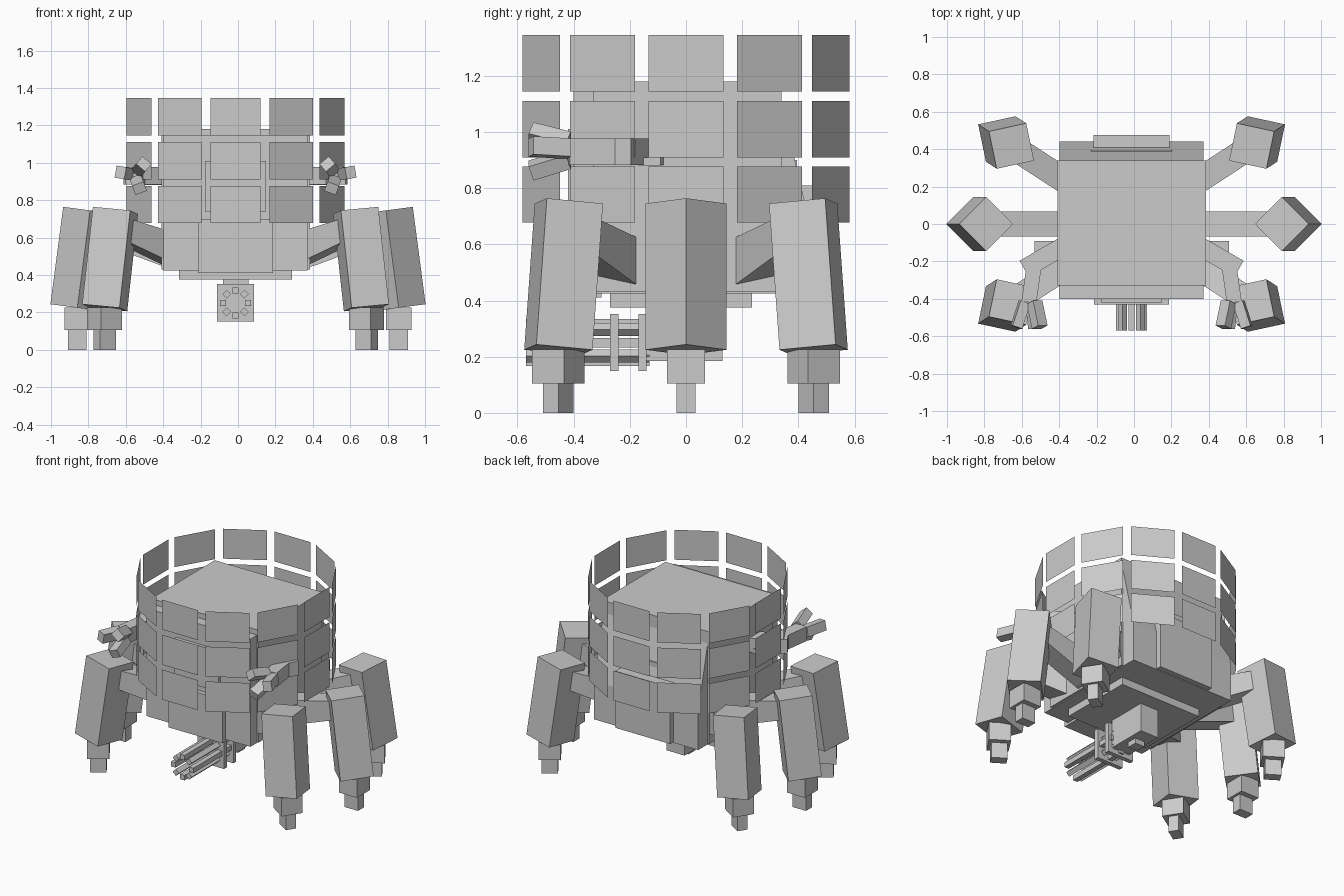
import bpy, bmesh
from math import radians, cos, sin, pi
from mathutils import Matrix, Vector

cube = bpy.data.objects.get("Cube")
if cube:
    bpy.data.objects.remove(cube, do_unlink=True)

GREY = (0.6, 0.6, 0.6, 1)
metal = bpy.data.materials.new("plain_grey")
metal.use_nodes = True
metal.diffuse_color = GREY
metal.node_tree.nodes["Principled BSDF"].inputs["Base Color"].default_value = GREY

CX = -0.013  # hull axis


def finish(name, bm):
    mesh = bpy.data.meshes.new(name)
    bm.to_mesh(mesh)
    bm.free()
    mesh.materials.append(metal)
    obj = bpy.data.objects.new(name, mesh)
    bpy.context.collection.objects.link(obj)
    return obj


def block(name, centre, size, frame=Matrix(), turn=Matrix()):
    """Box of a given size, turned about its centre, then placed in a frame."""
    bm = bmesh.new()
    bmesh.ops.create_cube(bm, size=1)
    bm.transform(frame @ Matrix.Translation(centre) @ turn @ Matrix.Diagonal((*size, 1)))
    return finish(name, bm)


def span(name, x, y, z):
    """Box from its limits, with x measured from the hull axis."""
    lims = (x, y, z)
    return block(name, [sum(l) / 2 for l in lims], [l[1] - l[0] for l in lims],
                 Matrix.Translation((CX, 0, 0)))


def prism(name, profile, axis, depth, frame):
    """Extrude a 2D outline symmetrically along x or y."""
    bm = bmesh.new()
    def at(a, b, d):
        return (d, a, b) if axis == "x" else (a, d, b)
    face = bm.faces.new([bm.verts.new(at(a, b, -depth / 2)) for a, b in profile])
    ext = bmesh.ops.extrude_face_region(bm, geom=[face])["geom"]
    bmesh.ops.translate(bm, vec=at(0, 0, depth), verts=[v for v in ext if isinstance(v, bmesh.types.BMVert)])
    bmesh.ops.recalc_face_normals(bm, faces=bm.faces)
    bm.transform(frame)
    return finish(name, bm)


hull = Matrix.Translation((CX, 0, 0))

# Hull: upright core, sloped-back shell, front and back boxes, belly plate
span("hull_core", (-0.397, 0.397), (-0.33, 0.34), (0.43, 1.18))
prism("hull_shell", [(-0.4, 0.425), (0.44, 0.425), (0.44, 0.68), (0.335, 1.12), (0.335, 1.145), (-0.4, 1.145)],
      "x", 0.77, hull)
span("front_box", (-0.2, 0.2), (-0.43, -0.3), (0.41, 0.7))
span("chest_box", (-0.163, 0.163), (-0.42, -0.3), (0.74, 1.01))
span("back_box", (-0.203, 0.203), (0.3, 0.475), (0.43, 0.81))
span("back_box_upper", (-0.217, 0.217), (0.3, 0.395), (0.81, 0.9))
span("belly_plate", (-0.303, 0.303), (-0.27, 0.235), (0.375, 0.43))

# Ring of thin armour panels in three rows
for row, z in enumerate((0.777, 1.01, 1.245)):
    for i in range(12):
        bm = bmesh.new()
        bmesh.ops.create_grid(bm, x_segments=1, y_segments=1, size=0.5)
        bm.transform(hull @ Matrix.Rotation(i * pi / 6, 4, "Z") @ Matrix.Translation((0, -0.595, z))
                     @ Matrix.Rotation(pi / 2, 4, "X") @ Matrix.Diagonal((0.268, 0.2, 1, 1)))
        finish(f"armour_panel_{row}_{i}", bm)

# Belly gun: mount, barrels, clamp plates
span("gun_mount", (-0.068, 0.068), (-0.14, 0.13), (0.185, 0.38))
span("gun_mount_knob", (-0.035, 0.035), (-0.03, 0.04), (0.15, 0.19))
for name, y in (("gun_clamp_front", -0.255), ("gun_clamp_rear", -0.155)):
    span(name, (-0.098, 0.098), (y - 0.015, y + 0.015), (0.15, 0.352))
for i in range(8):
    a = i * pi / 4
    block(f"gun_barrel_{i}", (0.067 * sin(a), -0.35, 0.25 + 0.067 * cos(a)), (0.033, 0.44, 0.033),
          hull, Matrix.Rotation(a, 4, "Y"))

# Six legs, each built along +x and turned into place
for i, angle in enumerate((0, 33, 147, 180, 213, 327)):
    side = i % 3 == 0
    r = 0.86 if side else 0.835
    f = Matrix.Translation((0 if side else CX, 0, 0)) @ Matrix.Rotation(radians(angle), 4, "Z")
    prism(f"leg_strut_{i}", [(0.33, 0.43), (0.41, 0.45), (r - 0.1, 0.58), (r - 0.1, 0.705), (0.33, 0.6)],
          "y", 0.135, f)
    lean = Matrix.Rotation(radians(-7.5), 4, "Y") @ Matrix.Rotation(pi / 4, 4, "Z")
    block(f"leg_casing_{i}", (r - 0.035, 0, 0.485), (0.205, 0.205, 0.525), f, lean)
    block(f"leg_ankle_{i}", (r, 0, 0.165), (0.135, 0.135, 0.12), f)
    block(f"leg_foot_{i}", (r, 0, 0.055), (0.1, 0.066, 0.11), f)

# Pair of arms with three splayed claws
for label, s in (("left", 1), ("right", -1)):
    f = hull @ Matrix.Diagonal((s, 1, 1, 1))
    parts = [block(f"{label}_upper_arm", (0.47, -0.18, 0.93), (0.24, 0.1, 0.095), f,
                   Matrix.Rotation(radians(-30), 4, "Z")),
             block(f"{label}_shoulder", (0.44, -0.13, 0.895), (0.16, 0.08, 0.03), f),
             block(f"{label}_forearm", (0.535, -0.32, 0.93), (0.08, 0.2, 0.095), f,
                   Matrix.Rotation(radians(8), 4, "Z"))]
    for k, a in enumerate((10, 130, 250)):
        g = f @ Matrix.Translation((0.54, -0.41, 0.935)) @ Matrix.Rotation(radians(-a), 4, "Y")
        parts.append(block(f"{label}_claw_{k}", (0.055, -0.075, 0), (0.055, 0.14, 0.065), g,
                           Matrix.Rotation(radians(18), 4, "Z")))
    if s < 0:
        for p in parts:
            p.data.flip_normals()
